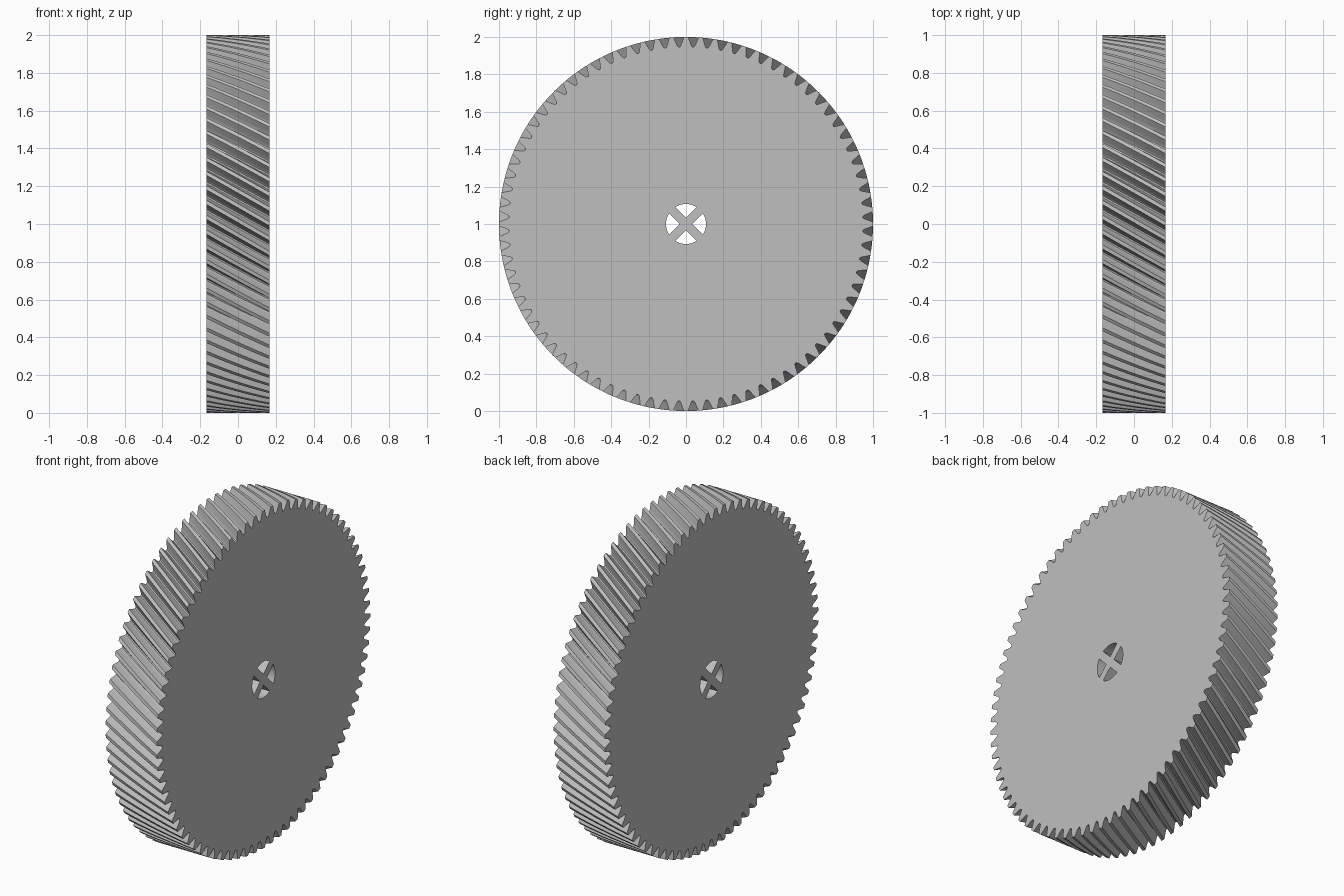
import bpy, bmesh, math
from math import sin, cos, pi, tau

cube = bpy.data.objects.get("Cube")
if cube:
    bpy.data.objects.remove(cube, do_unlink=True)

TEETH = 80
HALF_WIDTH = 0.168
TWIST = 0.194          # total helix rotation across the width
SLICES = 10
BORE = 0.107
SPOKE_HALF = 0.023

# One tooth: (fraction of pitch from tooth centre, radius)
flank = [(-0.44, 0.947), (-0.385, 0.952), (-0.31, 0.965), (-0.24, 0.980), (-0.14, 1.0)]
tooth = flank + [(-f, r) for f, r in reversed(flank)]


def gear_outline():
    """Toothed rim as (angle from the top, radius)."""
    return [((i + f) * tau / TEETH, r) for i in range(TEETH) for f, r in tooth]


def bore_window(direction):
    """One quarter opening of the bore, between two diagonal spokes."""
    half = pi / 4 - math.asin(SPOKE_HALF / BORE)
    arc = [(direction - half + 2 * half * i / 12, BORE) for i in range(13)]
    return [(direction, SPOKE_HALF * math.sqrt(2))] + arc


def add_wall(bm, outline, twist, slices):
    """Sweep a closed outline along x; return its two end edge loops."""
    rings = []
    for s in range(slices + 1):
        t = s / slices
        turn = twist * (1 - t)
        x = HALF_WIDTH * (2 * t - 1)
        rings.append([bm.verts.new((x, r * sin(a + turn), 1 + r * cos(a + turn)))
                      for a, r in outline])
    n = len(outline)
    for low, high in zip(rings, rings[1:]):
        for i in range(n):
            j = (i + 1) % n
            bm.faces.new((low[i], low[j], high[j], high[i]))
    return [[bm.edges.get((ring[i], ring[(i + 1) % n])) for i in range(n)]
            for ring in (rings[0], rings[-1])]


# Rim and bore walls
bm = bmesh.new()
ends = [add_wall(bm, gear_outline(), TWIST, SLICES)]
ends += [add_wall(bm, bore_window(k * pi / 2), 0, 1) for k in range(4)]

# Flat end faces with the four openings left free
for side in (0, 1):
    edges = [e for pair in ends for e in pair[side]]
    bmesh.ops.triangle_fill(bm, use_beauty=True, use_dissolve=False, edges=edges,
                            normal=(2 * side - 1, 0, 0))
bmesh.ops.recalc_face_normals(bm, faces=bm.faces)

mesh = bpy.data.meshes.new("helical_gear")
bm.to_mesh(mesh)
bm.free()
gear = bpy.data.objects.new("helical_gear", mesh)
bpy.context.collection.objects.link(gear)

# Plain grey finish
grey = bpy.data.materials.new("plain_grey")
grey.use_nodes = True
colour = (0.52, 0.52, 0.52, 1)
grey.diffuse_color = colour
grey.node_tree.nodes["Principled BSDF"].inputs["Base Color"].default_value = colour
mesh.materials.append(grey)

# Smooth helical flanks, crisp tooth edges
bpy.ops.object.select_all(action='DESELECT')
gear.select_set(True)
bpy.context.view_layer.objects.active = gear
bpy.ops.object.shade_smooth_by_angle(angle=math.radians(25))
